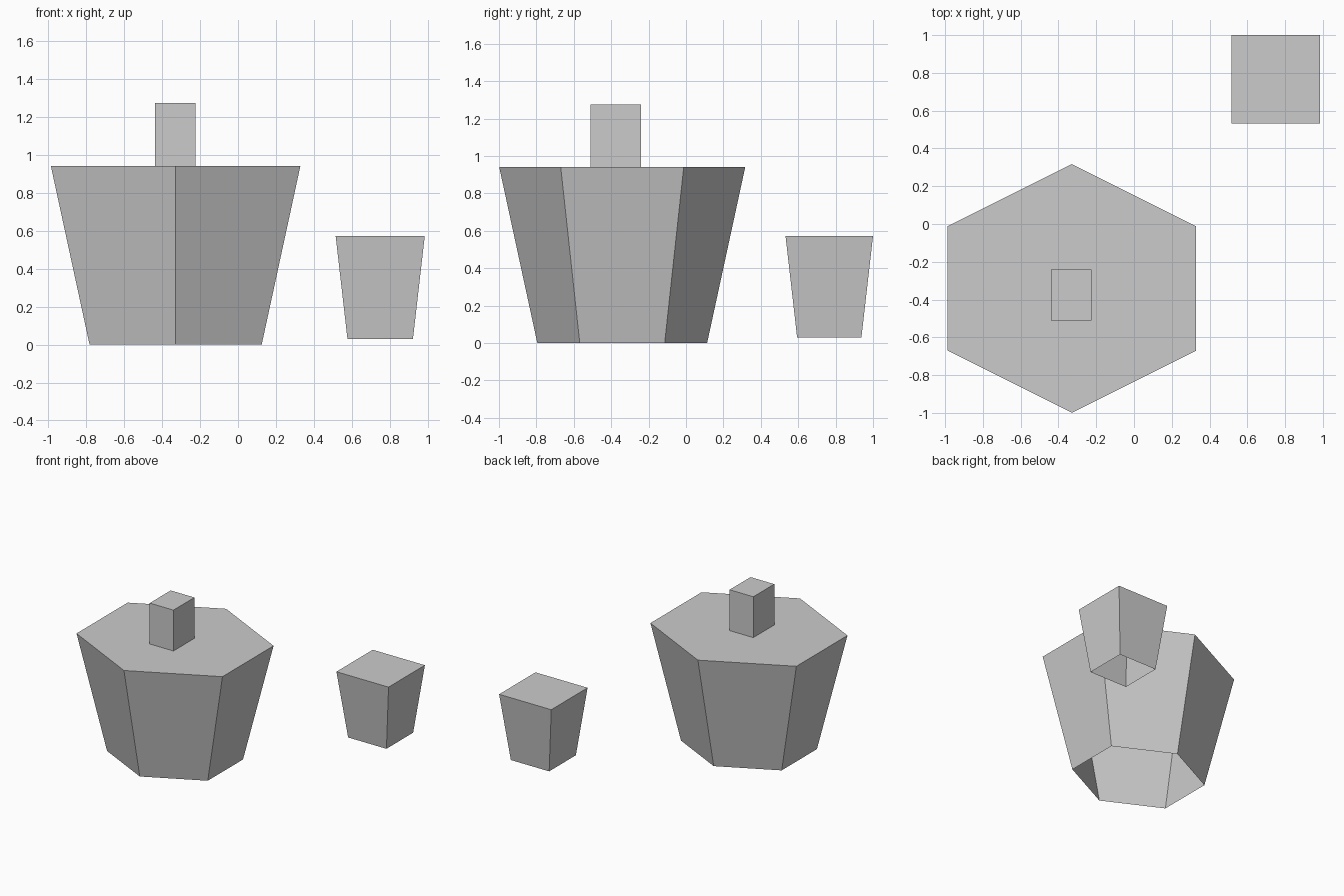
import bpy, bmesh

if "Cube" in bpy.data.objects:
    bpy.data.objects.remove(bpy.data.objects["Cube"])

SQUARE = [(-1, -1), (1, -1), (1, 1), (-1, 1)]
HEXAGON = [(0, -1), (1, -0.5), (1, 0.5), (0, 1), (-1, 0.5), (-1, -0.5)]


def tapered_shell(name, outline, centre, half_size, taper, z_low, z_high):
    """Flat-sided shell with a closed top and an open bottom."""
    bm = bmesh.new()

    def ring(scale, z):
        return [bm.verts.new((centre[0] + x * half_size[0] * scale,
                              centre[1] + y * half_size[1] * scale, z))
                for x, y in outline]

    low, high = ring(taper, z_low), ring(1, z_high)
    n = len(outline)
    for i in range(n):
        j = (i + 1) % n
        bm.faces.new((low[i], low[j], high[j], high[i]))
    bm.faces.new(high)
    mesh = bpy.data.meshes.new(name)
    bm.to_mesh(mesh)
    bm.free()
    obj = bpy.data.objects.new(name, mesh)
    bpy.context.collection.objects.link(obj)
    return obj


# Large hexagonal pot
tapered_shell("large_pot", HEXAGON, (-0.329, -0.341), (0.658, 0.658), 0.69, 0.0, 0.942)

# Upright block on top of the large pot
tapered_shell("top_block", SQUARE, (-0.332, -0.375), (0.107, 0.135), 1.0, 0.942, 1.275)

# Small square pot, slightly raised
tapered_shell("small_pot", SQUARE, (0.75, 0.766), (0.235, 0.234), 0.735, 0.03, 0.573)
